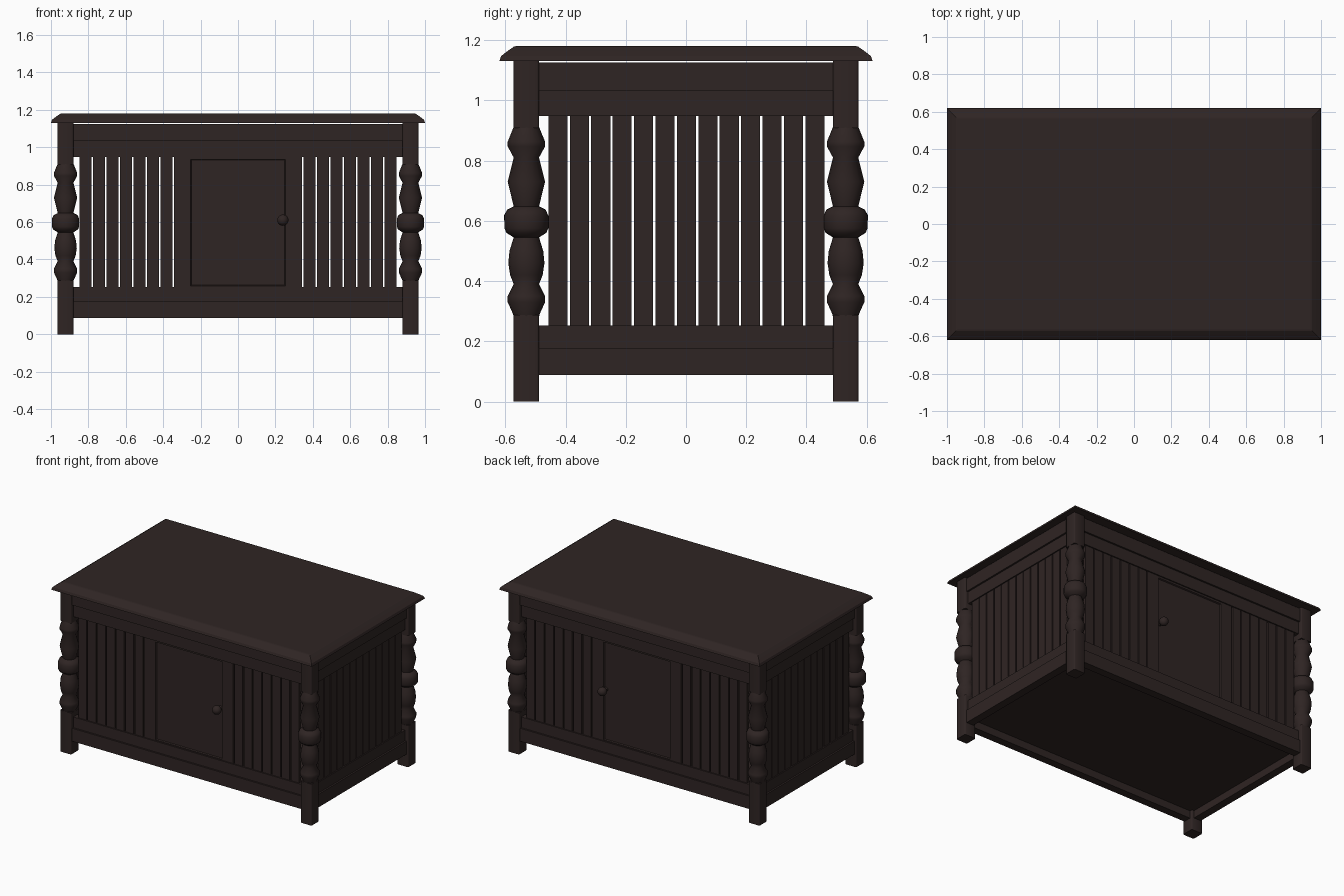
import bpy, bmesh, math
from mathutils import Matrix

if "Cube" in bpy.data.objects:
    bpy.data.objects.remove(bpy.data.objects["Cube"])

wood = bpy.data.materials.new("dark_brown_wood")
wood.diffuse_color = (0.028, 0.018, 0.017, 1)
wood.use_nodes = True
wood.node_tree.nodes["Principled BSDF"].inputs["Base Color"].default_value = wood.diffuse_color


def finish(name, bm, smooth=False):
    bmesh.ops.recalc_face_normals(bm, faces=bm.faces)
    me = bpy.data.meshes.new(name)
    bm.to_mesh(me)
    bm.free()
    me.materials.append(wood)
    ob = bpy.data.objects.new(name, me)
    bpy.context.collection.objects.link(ob)
    if smooth:
        bpy.ops.object.select_all(action='DESELECT')
        ob.select_set(True)
        bpy.context.view_layer.objects.active = ob
        bpy.ops.object.shade_smooth_by_angle(angle=math.radians(50))
    return ob


def add_box(bm, x0, x1, y0, y1, z0, z1):
    m = Matrix.Translation(((x0 + x1) / 2, (y0 + y1) / 2, (z0 + z1) / 2))
    m = m @ Matrix.Diagonal((x1 - x0, y1 - y0, z1 - z0, 1))
    return bmesh.ops.create_cube(bm, size=1, matrix=m)["verts"]


def add_rings(bm, rings):
    """Skin a stack of equal-sized rings and cap both ends."""
    rows = [[bm.verts.new(p) for p in r] for r in rings]
    n = len(rows[0])
    for a, b in zip(rows, rows[1:]):
        for i in range(n):
            j = (i + 1) % n
            bm.faces.new((a[i], a[j], b[j], b[i]))
    bm.faces.new(rows[0][::-1])
    bm.faces.new(rows[-1])


# Table top with a sloped moulded edge
bm = bmesh.new()
add_rings(bm, [[(sx * (1 - d), sy * (0.62 - d), z)
                for sx, sy in ((-1, -1), (1, -1), (1, 1), (-1, 1))]
               for d, z in ((0, 1.13), (0.006, 1.147), (0.028, 1.164), (0.048, 1.178), (0.056, 1.18))])
finish("table_top", bm)

# Corner posts: square ends with a turned middle
profile = [(0.042, 0.28), (0.044, 0.29), (0.062, 0.33), (0.062, 0.35), (0.042, 0.39),
           (0.054, 0.42), (0.06, 0.46), (0.056, 0.50), (0.042, 0.545),
           (0.066, 0.56), (0.073, 0.575), (0.073, 0.617), (0.064, 0.637), (0.042, 0.648),
           (0.062, 0.73), (0.042, 0.81), (0.062, 0.847), (0.062, 0.863), (0.042, 0.912)]
for sx, sn in ((-1, "left"), (1, "right")):
    for sy, fn in ((-1, "front"), (1, "back")):
        cx, cy, h = sx * 0.922, sy * 0.53, 0.0425
        bm = bmesh.new()
        for z0, z1 in ((0, 0.287), (0.908, 1.132)):
            add_box(bm, cx - h, cx + h, cy - h, cy + h, z0, z1)
        upright = [e for e in bm.edges if abs(e.verts[0].co.z - e.verts[1].co.z) > 0.1]
        bmesh.ops.bevel(bm, geom=upright, offset=0.008, segments=2, affect='EDGES', profile=0.5)
        add_rings(bm, [[(cx + r * math.cos(math.tau * k / 16), cy + r * math.sin(math.tau * k / 16), z)
                        for k in range(16)] for r, z in profile])
        finish(f"post_{fn}_{sn}", bm, True)

# Rails: a thick outer board and a thinner stepped-back board, top and bottom
for name, outer_z, inner_z in (("bottom_rails", (0.088, 0.178), (0.178, 0.252)),
                               ("top_rails", (1.032, 1.125), (0.948, 1.032))):
    bm = bmesh.new()
    for s in (-1, 1):
        for (z0, z1), out in ((outer_z, 0.0), (inner_z, 0.012)):
            ya, yb = sorted((s * (0.56 - out), s * 0.505))
            add_box(bm, -0.88, 0.88, ya, yb, z0, z1)
            xa, xb = sorted((s * (0.952 - out), s * 0.897))
            add_box(bm, xa, xb, -0.488, 0.488, z0, z1)
    finish(name, bm)

# Slats on all four sides
bm = bmesh.new()
for s in (-1, 1):
    for i in range(13):
        y = -0.457 + i * 0.0711
        xa, xb = sorted((s * 0.932, s * 0.912))
        add_box(bm, xa, xb, y, y + 0.0635, 0.24, 0.96)
    for side in (-1, 1):
        for i in range(8):
            x = 0.278 + i * 0.0722
            xa, xb = sorted((side * x, side * (x + 0.0635)))
            ya, yb = sorted((s * 0.54, s * 0.52))
            add_box(bm, xa, xb, ya, yb, 0.24, 0.96)
finish("slats", bm)

# Floor
bm = bmesh.new()
add_box(bm, -0.9, 0.9, -0.51, 0.51, 0.14, 0.165)
finish("floor", bm)

# Doors with a recessed panel and a round knob, front and back
for s, fn in ((-1, "front"), (1, "back")):
    bm = bmesh.new()
    ya, yb = sorted((s * 0.54, s * 0.515))
    add_box(bm, -0.279, 0.279, ya, yb, 0.245, 0.955)
    bm.faces.ensure_lookup_table()
    face = max(bm.faces, key=lambda f: f.calc_center_median().y * s)
    bmesh.ops.inset_region(bm, faces=[face], thickness=0.036)
    for v in face.verts:
        v.co.z = 0.258 if v.co.z < 0.6 else 0.935
    bmesh.ops.inset_region(bm, faces=[face], thickness=0.006, depth=-0.008)
    finish(f"door_{fn}", bm)

    bm = bmesh.new()
    bmesh.ops.create_uvsphere(bm, u_segments=16, v_segments=10, radius=0.03,
                              matrix=Matrix.Translation((0.24, s * 0.575, 0.61)))
    bmesh.ops.create_cone(bm, cap_ends=True, segments=12, radius1=0.014, radius2=0.014, depth=0.04,
                          matrix=Matrix.Translation((0.24, s * 0.55, 0.61)) @ Matrix.Rotation(math.pi / 2, 4, 'X'))
    finish(f"knob_{fn}", bm, True)
